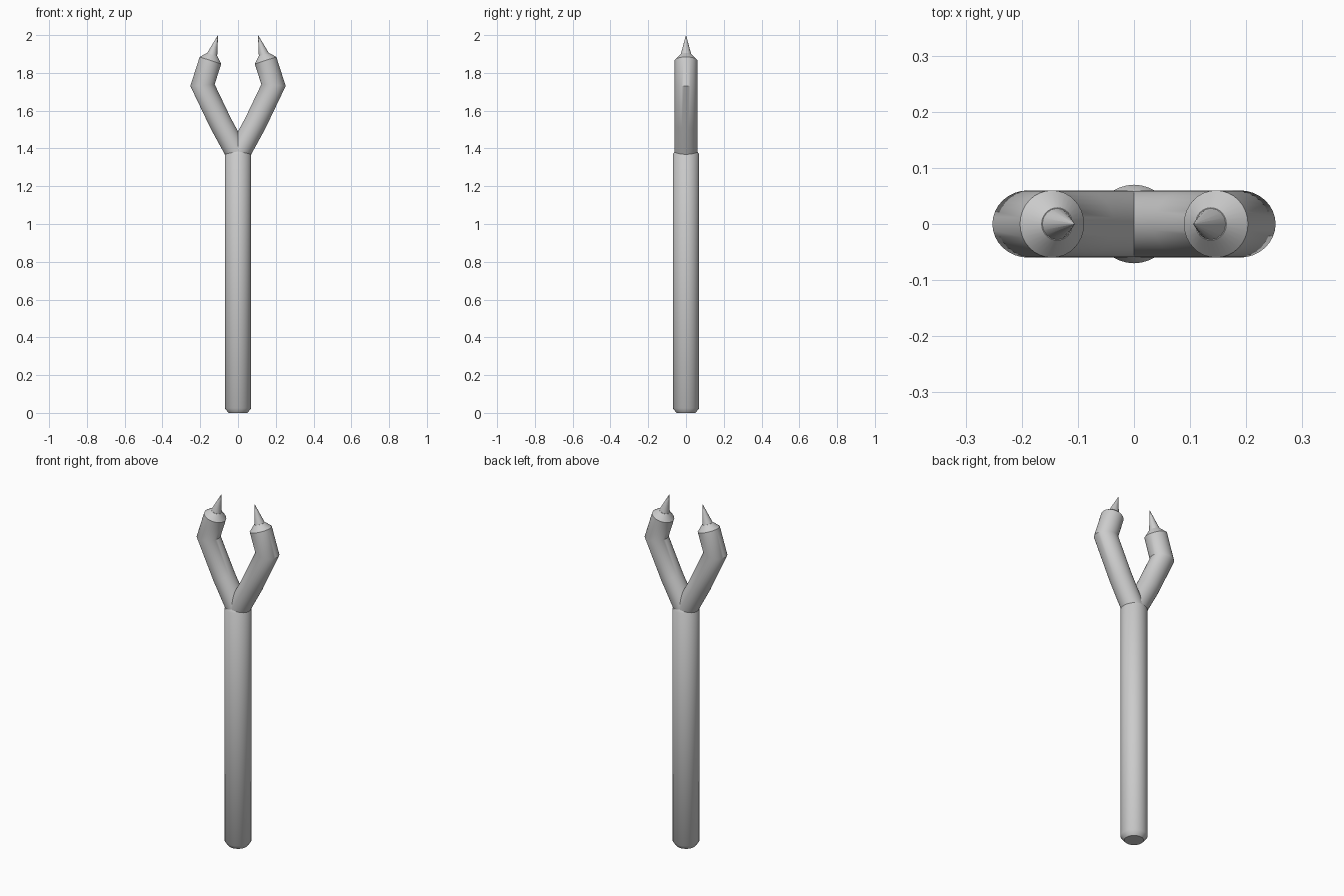
import bpy, bmesh, math
from mathutils import Vector

if "Cube" in bpy.data.objects:
    bpy.data.objects.remove(bpy.data.objects["Cube"])


def sweep(name, rings, sides):
    """Skin circular rings given as (x, z, radius, tilt, stretch) in the xz plane."""
    bm = bmesh.new()
    loops = []
    for x, z, r, tilt, stretch in rings:
        side = Vector((math.cos(tilt), 0, -math.sin(tilt))) * r * stretch
        loop = []
        for i in range(sides):
            a = 2 * math.pi * i / sides
            loop.append(bm.verts.new(Vector((x, 0, z)) + side * math.cos(a)
                                     + Vector((0, r * math.sin(a), 0))))
        loops.append(loop)
    for lo, hi in zip(loops, loops[1:]):
        for i in range(sides):
            j = (i + 1) % sides
            bm.faces.new((lo[i], lo[j], hi[j], hi[i]))
    bm.faces.new(loops[0][::-1])
    bm.faces.new(loops[-1])
    bmesh.ops.recalc_face_normals(bm, faces=bm.faces)
    mesh = bpy.data.meshes.new(name)
    bm.to_mesh(mesh)
    bm.free()
    ob = bpy.data.objects.new(name, mesh)
    bpy.context.collection.objects.link(ob)
    bpy.ops.object.select_all(action='DESELECT')
    ob.select_set(True)
    bpy.context.view_layer.objects.active = ob
    bpy.ops.object.shade_smooth_by_angle(angle=math.radians(40))
    return ob


# straight handle with chamfered ends
sweep("handle", [(0, 0, 0.05, 0, 1), (0, 0.025, 0.07, 0, 1),
                 (0, 1.37, 0.07, 0, 1), (0, 1.39, 0.055, 0, 1)], 32)

# bent prong centre line, mitred at every bend
path = [(0.0, 1.366), (0.09, 1.53), (0.188, 1.735), (0.146, 1.866)]
heads = [math.atan2(b[0] - a[0], b[1] - a[1]) for a, b in zip(path, path[1:])]

for label, s in (("right", 1), ("left", -1)):
    rings = []
    for i, (x, z) in enumerate(path):
        before = heads[max(i - 1, 0)]
        after = heads[min(i, len(heads) - 1)]
        half = (after - before) / 2
        rings.append((s * x, z, 0.06, s * (before + after) / 2, 1 / math.cos(half)))
    # chamfered prong end
    rings.append((s * 0.137, 1.897, 0.029, s * heads[-1], 1))
    sweep(label + "_prong", rings, 32)
    # sharp spike at the tip
    tilt = s * heads[-1]
    sweep(label + "_spike", [(s * 0.138, 1.893, 0.029, tilt, 1),
                             (s * 0.106, 2.0, 0.0004, tilt, 1)], 16)
